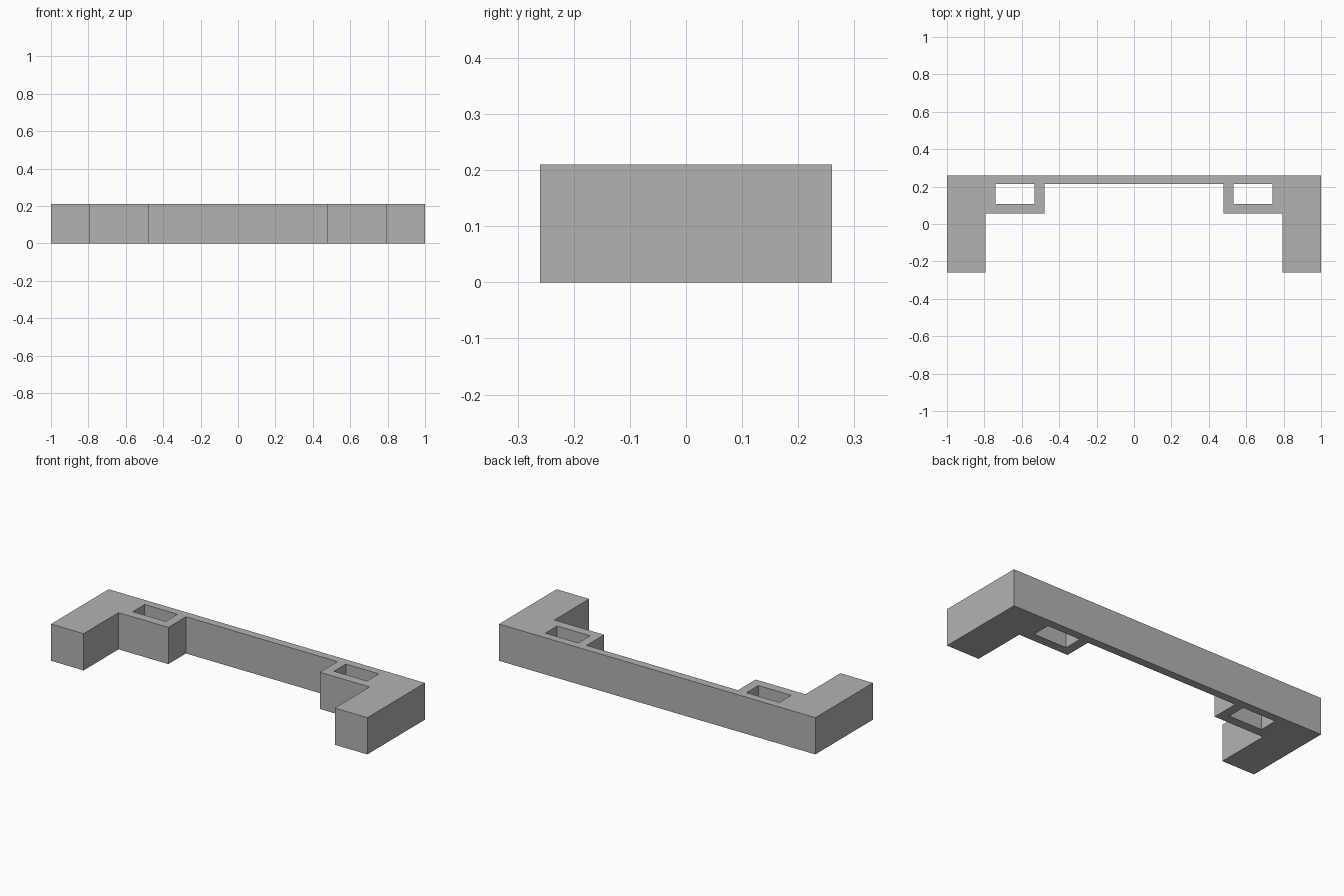
import bpy
import bmesh

HEIGHT = 0.21

cube = bpy.data.objects.get("Cube")
if cube:
    bpy.data.objects.remove(cube, do_unlink=True)

grey = bpy.data.materials.new("plain grey")
grey.use_nodes = True
colour = (0.45, 0.45, 0.45, 1)
grey.diffuse_color = colour
grey.node_tree.nodes["Principled BSDF"].inputs["Base Color"].default_value = colour


def add_loop(curve, points):
    """Add a closed straight-sided loop to a flat curve."""
    spline = curve.splines.new("POLY")
    spline.points.add(len(points) - 1)
    for point, (x, y) in zip(spline.points, points):
        point.co = (x, y, 0, 1)
    spline.use_cyclic_u = True


def mirrored(points):
    return [(-x, y) for x, y in reversed(points)]


# Half outline: back corner, end arm, socket block, thin rail
half_outline = [(1, 0.26), (1, -0.26), (0.794, -0.26), (0.794, 0.055),
                (0.479, 0.055), (0.479, 0.214)]
# Rectangular through-slot in each socket block
slot = [(0.532, 0.107), (0.74, 0.107), (0.74, 0.214), (0.532, 0.214)]

profile = bpy.data.curves.new("bracket_profile", "CURVE")
profile.dimensions = "2D"
profile.fill_mode = "BOTH"
profile.extrude = HEIGHT / 2
add_loop(profile, half_outline + mirrored(half_outline))
add_loop(profile, slot)
add_loop(profile, mirrored(slot))

# Turn the extruded profile into one closed solid
helper = bpy.data.objects.new("profile_helper", profile)
bpy.context.scene.collection.objects.link(helper)
bpy.context.view_layer.update()
evaluated = helper.evaluated_get(bpy.context.evaluated_depsgraph_get())
mesh = bpy.data.meshes.new_from_object(evaluated)
bpy.data.objects.remove(helper, do_unlink=True)
bpy.data.curves.remove(profile)

bm = bmesh.new()
bm.from_mesh(mesh)
bmesh.ops.remove_doubles(bm, verts=bm.verts, dist=0.0001)
bmesh.ops.translate(bm, verts=bm.verts, vec=(0, 0, HEIGHT / 2))
bmesh.ops.recalc_face_normals(bm, faces=bm.faces)
for face in bm.faces:
    face.smooth = False
    face.material_index = 0
bm.to_mesh(mesh)
bm.free()

mesh.name = "bracket"
mesh.materials.clear()
mesh.materials.append(grey)
bracket = bpy.data.objects.new("bracket", mesh)
bpy.context.scene.collection.objects.link(bracket)
